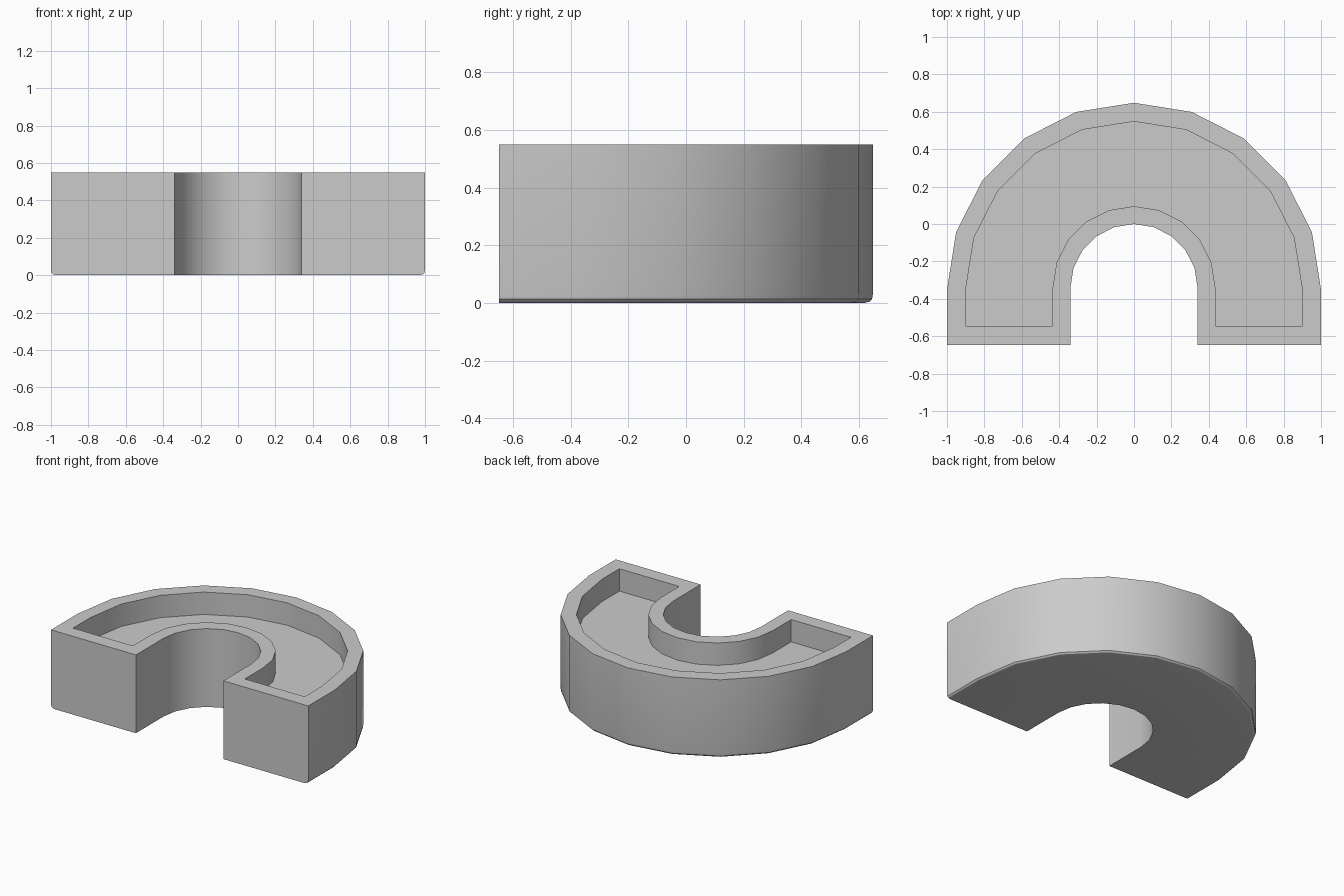
import bpy, bmesh
from math import cos, sin, pi

if "Cube" in bpy.data.objects:
    bpy.data.objects.remove(bpy.data.objects["Cube"])

STEPS = 10      # facets around the half circle
FRONT = -0.648  # flat front plane


def arc(r, cy, front, z):
    """Arch-shaped line: straight leg, half circle, straight leg."""
    pts = [(r, front, z)]
    pts += [(r * cos(pi * i / STEPS), cy + r * sin(pi * i / STEPS), z)
            for i in range(STEPS + 1)]
    return pts + [(-r, front, z)]


# Closed U outlines from the underside up, over the rim and down into the tray:
# (outer radius, inner radius, front y, height)
sections = [
    (0.970, 0.34, FRONT, 0.0),
    (0.988, 0.34, FRONT, 0.004),
    (0.997, 0.34, FRONT, 0.013),
    (1.000, 0.34, FRONT, 0.03),
    (1.000, 0.34, FRONT, 0.55),
    (0.900, 0.435, FRONT + 0.102, 0.55),
    (0.900, 0.435, FRONT + 0.102, 0.393),
]

bm = bmesh.new()
rings = []
for ro, ri, front, z in sections:
    outline = arc(ro, -0.352, front, z) + arc(ri, -0.34, front, z)[::-1]
    rings.append([bm.verts.new(p) for p in outline])

# Walls, rim and tray sides
n = len(rings[0])
for a, b in zip(rings, rings[1:]):
    for i in range(n):
        j = (i + 1) % n
        bm.faces.new((a[i], a[j], b[j], b[i]))

# Underside and tray floor, as strips of quads between outer and inner arcs
for ring in (rings[0], rings[-1]):
    for i in range(n // 2 - 1):
        bm.faces.new((ring[i], ring[i + 1], ring[n - 2 - i], ring[n - 1 - i]))

bmesh.ops.recalc_face_normals(bm, faces=bm.faces)
mesh = bpy.data.meshes.new("curved_tray")
bm.to_mesh(mesh)
bm.free()
tray = bpy.data.objects.new("curved_tray", mesh)
bpy.context.collection.objects.link(tray)

# Smooth curved walls, crisp rim and corners
bpy.context.view_layer.objects.active = tray
tray.select_set(True)
bpy.ops.object.shade_smooth_by_angle(angle=pi / 6)
